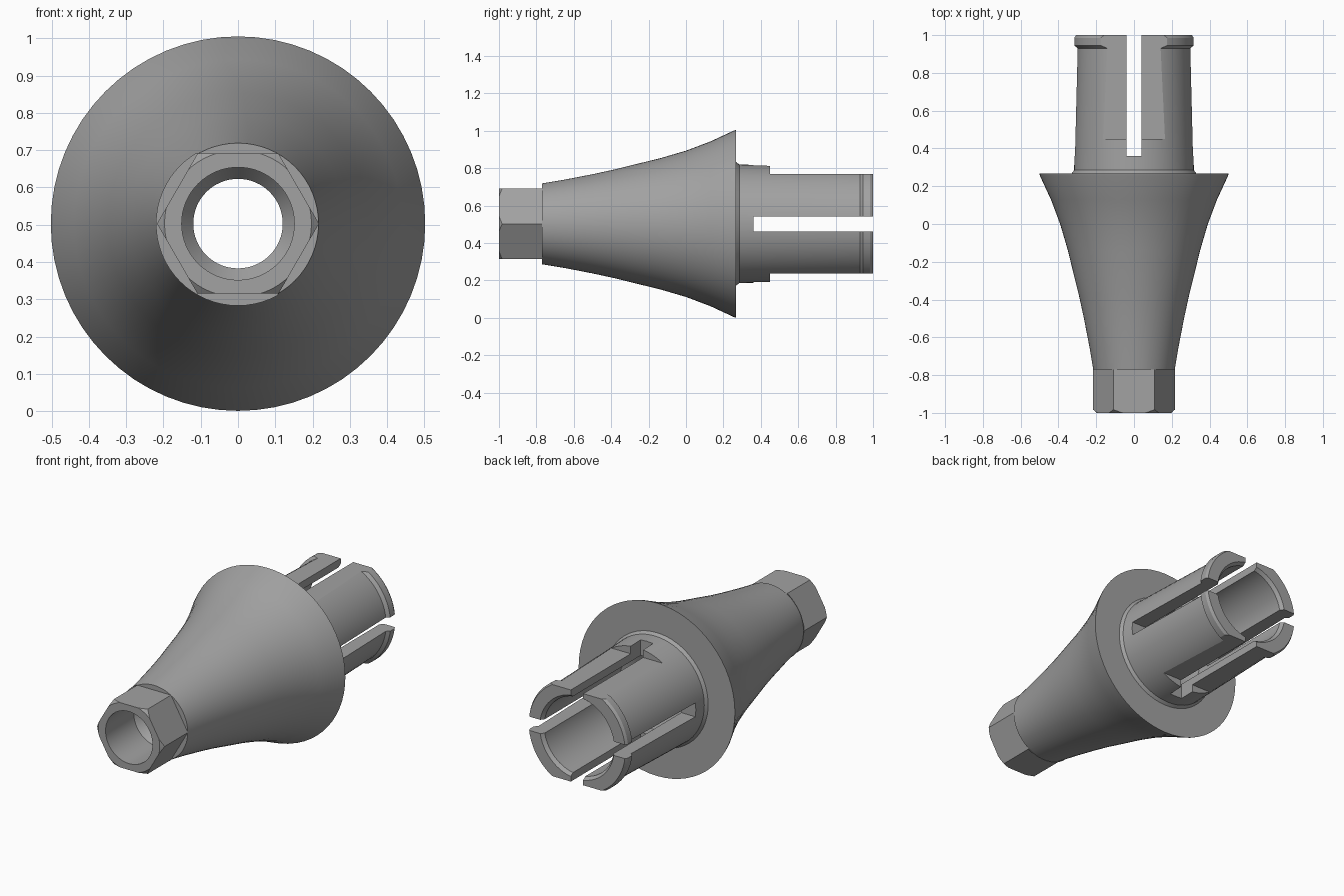
import bpy, bmesh, math
from mathutils import Matrix, Vector

if "Cube" in bpy.data.objects:
    bpy.data.objects.remove(bpy.data.objects["Cube"])

AXIS_Z = 0.503
SEGMENTS = 64

metal = bpy.data.materials.new("grey metal")
metal.diffuse_color = (0.36, 0.36, 0.36, 1)
metal.use_nodes = True
metal.node_tree.nodes["Principled BSDF"].inputs["Base Color"].default_value = metal.diffuse_color


def revolve(name, profile):
    """Spin a closed (y, radius) profile around the long axis."""
    bm = bmesh.new()
    rings = []
    for i in range(SEGMENTS):
        a = 2 * math.pi * i / SEGMENTS
        rings.append([bm.verts.new((r * math.cos(a), y, AXIS_Z + r * math.sin(a)))
                      for y, r in profile])
    n = len(profile)
    for i in range(SEGMENTS):
        a, b = rings[i], rings[(i + 1) % SEGMENTS]
        for j in range(n):
            k = (j + 1) % n
            bm.faces.new((a[j], a[k], b[k], b[j]))
    bmesh.ops.recalc_face_normals(bm, faces=bm.faces)
    mesh = bpy.data.meshes.new(name)
    bm.to_mesh(mesh)
    bm.free()
    obj = bpy.data.objects.new(name, mesh)
    bpy.context.collection.objects.link(obj)
    mesh.materials.append(metal)
    return obj


def cut_box(target, x, y, z, angle=0):
    """Subtract a box given by ranges around the axis, turned about the axis."""
    bm = bmesh.new()
    size = Vector((x[1] - x[0], y[1] - y[0], z[1] - z[0]))
    mid = Vector((x[0] + x[1], y[0] + y[1], z[0] + z[1])) / 2
    bmesh.ops.create_cube(bm, size=1, matrix=Matrix.Translation((0, 0, AXIS_Z))
                          @ Matrix.Rotation(angle, 4, 'Y')
                          @ Matrix.Translation(mid) @ Matrix.Diagonal((*size, 1)))
    mesh = bpy.data.meshes.new("cutter")
    bm.to_mesh(mesh)
    bm.free()
    mesh.materials.append(metal)
    cutter = bpy.data.objects.new("cutter", mesh)
    bpy.context.collection.objects.link(cutter)
    cutter.hide_render = True
    mod = target.modifiers.new("cut", 'BOOLEAN')
    mod.operation, mod.solver, mod.object = 'DIFFERENCE', 'EXACT', cutter
    bpy.context.view_layer.objects.active = target
    bpy.ops.object.modifier_apply(modifier=mod.name)
    bpy.data.objects.remove(cutter)


# Flared body, tail tube with end lip, and stepped bore
outer = [(-1, 0.197), (-0.98, 0.22), (-0.77, 0.22), (-0.77, 0.216),
         (-0.65, 0.236), (-0.5, 0.265), (-0.38, 0.291), (-0.28, 0.316),
         (-0.14, 0.350), (0, 0.391), (0.13, 0.440), (0.255, 0.498),
         (0.268, 0.502), (0.268, 0.33), (0.285, 0.317),
         (0.93, 0.301), (0.945, 0.319), (0.985, 0.319), (1, 0.31)]
bore = [(1, 0.24), (0.98, 0.225), (0.29, 0.225), (0.24, 0.12),
        (-0.70, 0.12), (-0.74, 0.151)]
body = revolve("flared_sleeve", outer + bore + [(-1, 0.151)])

# Hexagonal nose
for i in range(6):
    cut_box(body, (-0.3, 0.3), (-1.1, -0.77), (0.188, 0.4), i * math.pi / 3)

# Flats above and below the tail
for i in range(2):
    cut_box(body, (-0.4, 0.4), (0.45, 1.1), (0.266, 0.5), i * math.pi)

# Crossed slots that split the tail into four fingers
for i in range(2):
    cut_box(body, (-0.04, 0.04), (0.36, 1.1), (-0.5, 0.5), i * math.pi / 2)

# Smooth shading with crisp edges
bpy.ops.object.select_all(action='DESELECT')
body.select_set(True)
bpy.context.view_layer.objects.active = body
bpy.ops.object.shade_smooth_by_angle(angle=math.radians(25))
